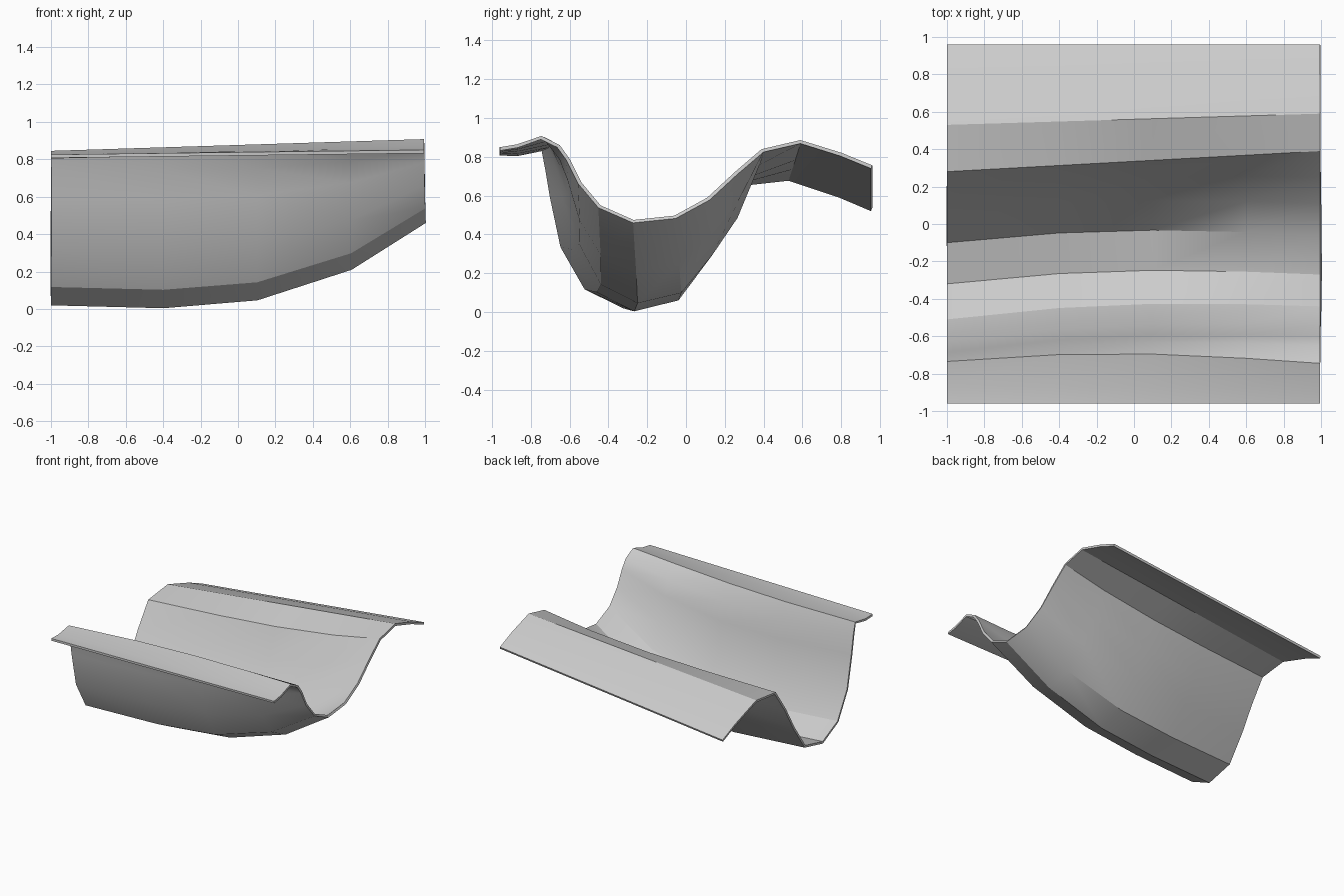
import bpy
import bmesh

default_cube = bpy.data.objects.get("Cube")
if default_cube:
    bpy.data.objects.remove(default_cube, do_unlink=True)

# Plain grey material
grey = bpy.data.materials.new("plain_grey")
grey.use_nodes = True
colour = (0.6, 0.6, 0.6, 1)
grey.diffuse_color = colour
grey.node_tree.nodes["Principled BSDF"].inputs["Base Color"].default_value = colour

# End profiles as (y, z), running from the front rim to the back rim
deep_end = [(-.96, .825), (-.87, .822), (-.735, .845), (-.71, .75), (-.685, .6),
            (-.63, .34), (-.51, .13), (-.32, .037), (-.1, .09), (.04, .29),
            (.15, .48), (.28, .665), (.53, .695), (.8, .605), (.96, .537)]
shallow_end = [(-.96, .85), (-.87, .865), (-.745, .908), (-.65, .86), (-.6, .79),
               (-.54, .67), (-.44, .55), (-.27, .475), (-.06, .497), (.11, .59),
               (.25, .72), (.39, .84), (.59, .887), (.8, .822), (.96, .757)]

# Stations along the channel: x, floor rise, sideways bow of the trough
stations = [(-1, 0, 0), (-.4, -.035, .04), (.1, .06, .045), (.6, .43, .025), (.995, 1, 0)]

FIRST_TROUGH_ROW, LAST_TROUGH_ROW = 3, 10


def section_point(row, station):
    """Blend the two end profiles; the trough rises late, the rims evenly."""
    x, rise, bow = station
    (y_deep, z_deep), (y_shallow, z_shallow) = deep_end[row], shallow_end[row]
    even = (x + 1) / 2
    in_trough = FIRST_TROUGH_ROW <= row <= LAST_TROUGH_ROW
    if in_trough:
        height_blend = rise
    elif row == LAST_TROUGH_ROW + 1:
        height_blend = (rise + even) / 2
    else:
        height_blend = even
    y = y_deep + (y_shallow - y_deep) * even
    if in_trough or row == FIRST_TROUGH_ROW - 1:
        y += bow
    return x, y, z_deep + (z_shallow - z_deep) * height_blend


# Channel sheet lofted through the stations
bm = bmesh.new()
rings = [[bm.verts.new(section_point(row, station)) for row in range(len(deep_end))]
         for station in stations]
for ring, following in zip(rings, rings[1:]):
    for row in range(len(ring) - 1):
        bm.faces.new((ring[row], following[row], following[row + 1], ring[row + 1]))
mesh = bpy.data.meshes.new("channel_sheet")
bm.to_mesh(mesh)
bm.free()
mesh.materials.append(grey)
sheet = bpy.data.objects.new("channel_sheet", mesh)
bpy.context.collection.objects.link(sheet)

# Sheet thickness, grown downwards
thickness = sheet.modifiers.new("thickness", "SOLIDIFY")
thickness.thickness = 0.018
thickness.offset = -1
bpy.ops.object.select_all(action="DESELECT")
sheet.select_set(True)
bpy.context.view_layer.objects.active = sheet
bpy.ops.object.modifier_apply(modifier=thickness.name)
bpy.ops.object.shade_smooth_by_angle(angle=0.5)
